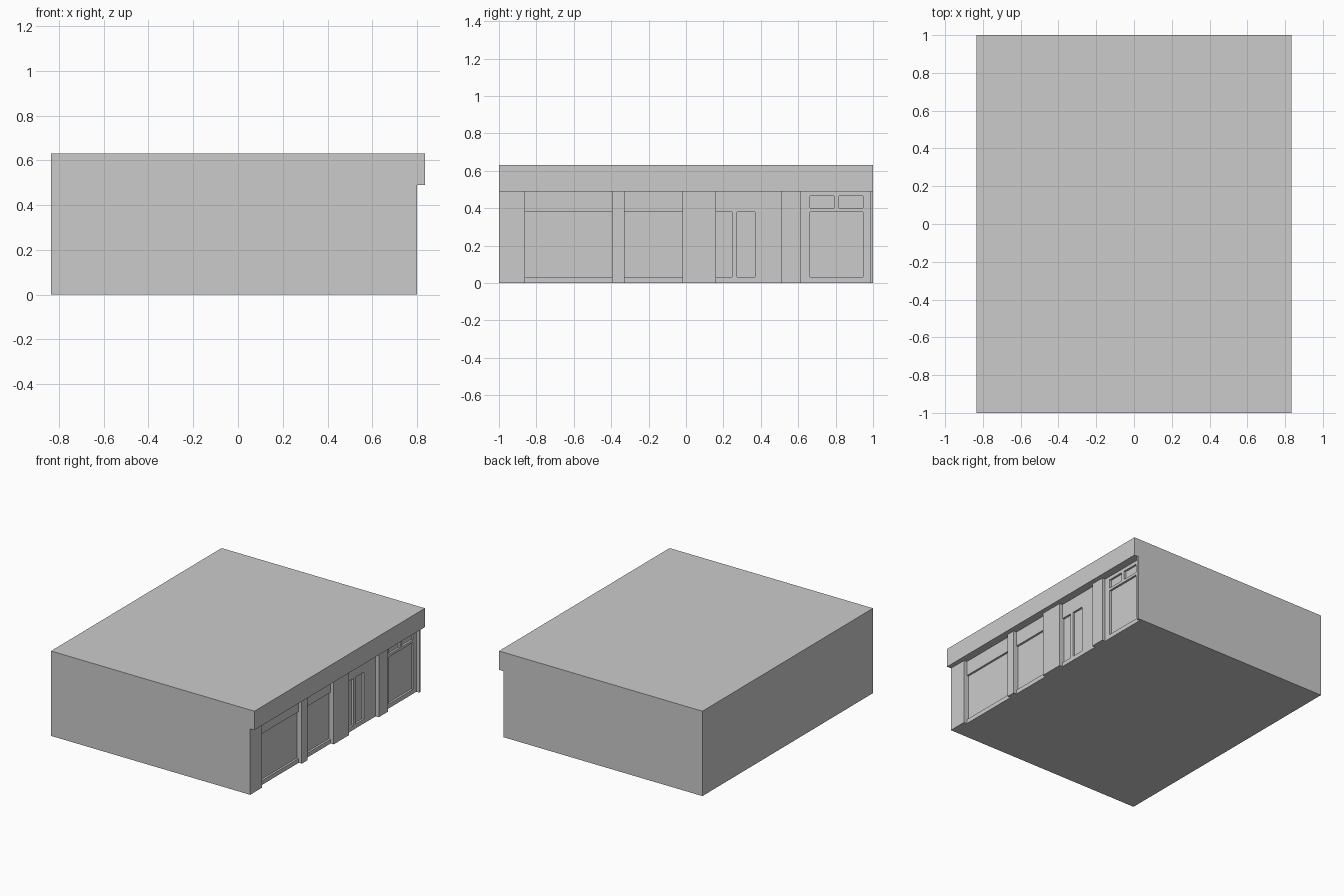
import bpy, bmesh

if "Cube" in bpy.data.objects:
    bpy.data.objects.remove(bpy.data.objects["Cube"])

FRONT, WALL, GLASS = 0.80, 0.775, 0.76   # pillar face, bay wall, window pane
BACK, EAVE, TOP = -0.835, 0.49, 0.63


def prism(name, outline, z0, z1):
    bm = bmesh.new()
    face = bm.faces.new([bm.verts.new((x, y, z0)) for x, y in outline])
    ext = bmesh.ops.extrude_face_region(bm, geom=[face])
    tops = [v for v in ext["geom"] if isinstance(v, bmesh.types.BMVert)]
    bmesh.ops.translate(bm, verts=tops, vec=(0, 0, z1 - z0))
    bmesh.ops.recalc_face_normals(bm, faces=bm.faces)
    mesh = bpy.data.meshes.new(name)
    bm.to_mesh(mesh)
    bm.free()
    ob = bpy.data.objects.new(name, mesh)
    bpy.context.collection.objects.link(ob)
    return ob


def box(name, x0, x1, y0, y1, z0, z1):
    return prism(name, [(x0, y0), (x1, y0), (x1, y1), (x0, y1)], z0, z1)


def boolean(target, other, operation):
    mod = target.modifiers.new(operation.lower(), 'BOOLEAN')
    mod.operation, mod.solver, mod.object = operation, 'EXACT', other
    bpy.context.view_layer.objects.active = target
    bpy.ops.object.modifier_apply(modifier=mod.name)
    bpy.data.objects.remove(other, do_unlink=True)


# Walls: plan outline with a notch for every shopfront bay between pillars
bays = [(-0.86, -0.395), (-0.33, -0.02), (0.16, 0.508), (0.615, 0.984)]
plan = [(BACK, -1), (FRONT, -1)]
for a, b in bays:
    plan += [(FRONT, a), (WALL, a), (WALL, b), (FRONT, b)]
plan += [(FRONT, 1), (BACK, 1)]
building = prism("shop_building", plan, 0, EAVE)

# Flat roof block whose fascia overhangs the shopfront
boolean(building, box("roof_fascia", BACK, -BACK, -1, 1, EAVE, TOP), 'UNION')

# Recessed windows and doors: y range, z range
openings = [
    (-0.86, -0.395, 0.032, 0.38), (-0.33, -0.02, 0.032, 0.38),
    (0.16, 0.246, 0.032, 0.38), (0.273, 0.369, 0.032, 0.38),
    (0.663, 0.947, 0.032, 0.38),
    (0.663, 0.791, 0.40, 0.465), (0.818, 0.947, 0.40, 0.465),
]
for y0, y1, z0, z1 in openings:
    boolean(building, box("opening", GLASS, 0.79, y0, y1, z0, z1), 'DIFFERENCE')
